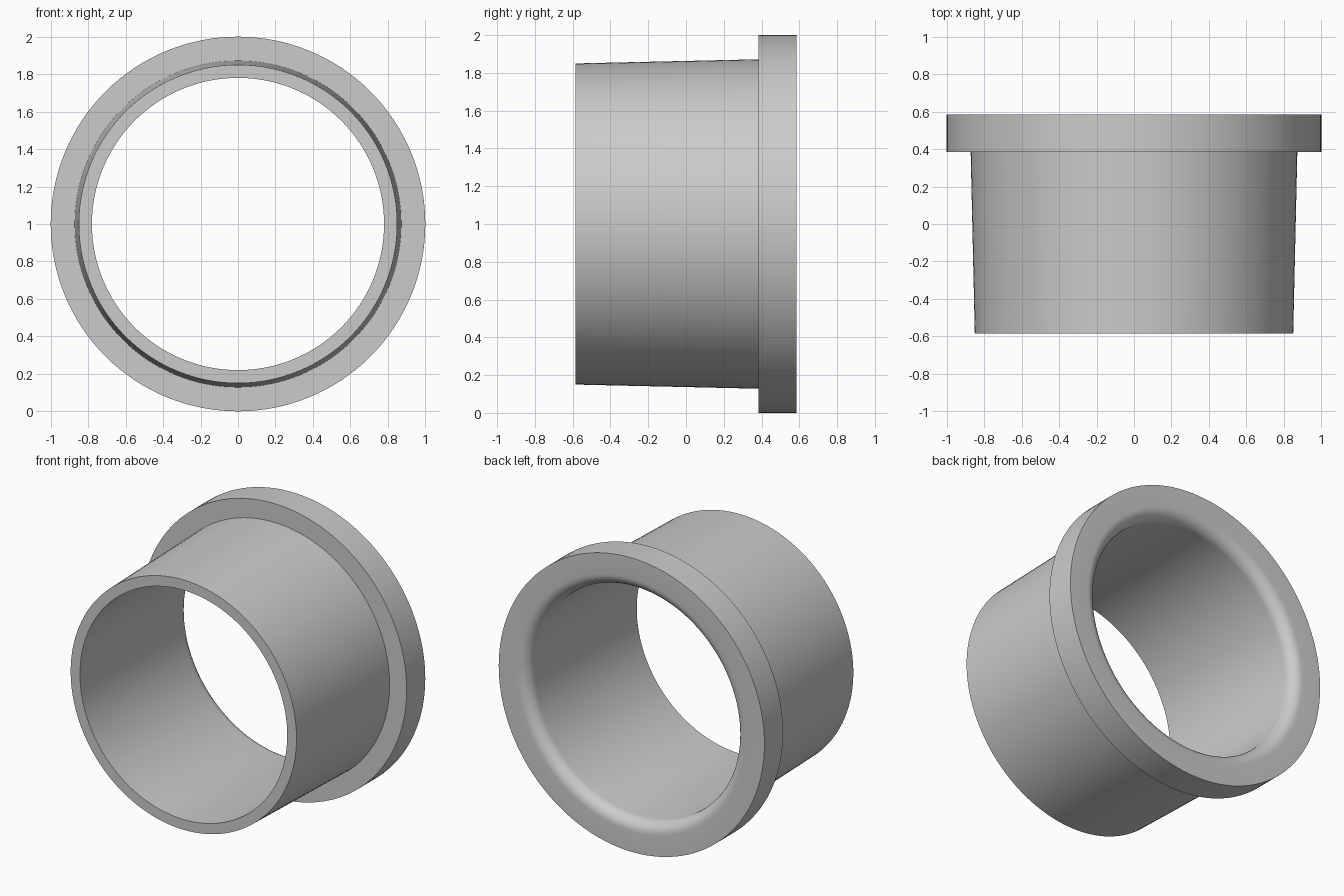
import bpy, bmesh, math

cube = bpy.data.objects.get("Cube")
if cube:
    bpy.data.objects.remove(cube, do_unlink=True)

SEGMENTS = 128
BORE, FRONT_Y, BACK_Y, FLANGE_Y = 0.78, -0.585, 0.585, 0.385
FILLET, FILLET_STEPS = 0.08, 8

grey = bpy.data.materials.new("plain grey")
grey.use_nodes = True
colour = (0.6, 0.6, 0.6, 1)
grey.diffuse_color = colour
grey.node_tree.nodes["Principled BSDF"].inputs["Base Color"].default_value = colour

# Closed cross-section as (radius, y): tapered sleeve, flange, rounded bore mouth
profile = [(BORE, FRONT_Y), (0.85, FRONT_Y), (0.872, FLANGE_Y),
           (1, FLANGE_Y), (1, BACK_Y)]
for i in range(FILLET_STEPS + 1):
    a = math.pi / 2 * i / FILLET_STEPS
    profile.append((BORE + FILLET * (1 - math.sin(a)),
                    BACK_Y - FILLET * (1 - math.cos(a))))


def lathe(name, profile, centre_z):
    """Spin a closed (radius, y) profile about the y axis."""
    bm = bmesh.new()
    rings = []
    for s in range(SEGMENTS):
        a = math.tau * s / SEGMENTS
        rings.append([bm.verts.new((r * math.cos(a), y, centre_z + r * math.sin(a)))
                      for r, y in profile])
    n = len(profile)
    for s, ring in enumerate(rings):
        after = rings[(s + 1) % SEGMENTS]
        for k in range(n):
            j = (k + 1) % n
            bm.faces.new((ring[k], ring[j], after[j], after[k]))
    bmesh.ops.recalc_face_normals(bm, faces=bm.faces)
    mesh = bpy.data.meshes.new(name)
    bm.to_mesh(mesh)
    bm.free()
    obj = bpy.data.objects.new(name, mesh)
    bpy.context.collection.objects.link(obj)
    return obj


# Flanged sleeve
sleeve = lathe("flanged_sleeve", profile, 1)
sleeve.data.materials.append(grey)
bpy.ops.object.select_all(action="DESELECT")
sleeve.select_set(True)
bpy.context.view_layer.objects.active = sleeve
bpy.ops.object.shade_smooth_by_angle(angle=math.radians(30))
